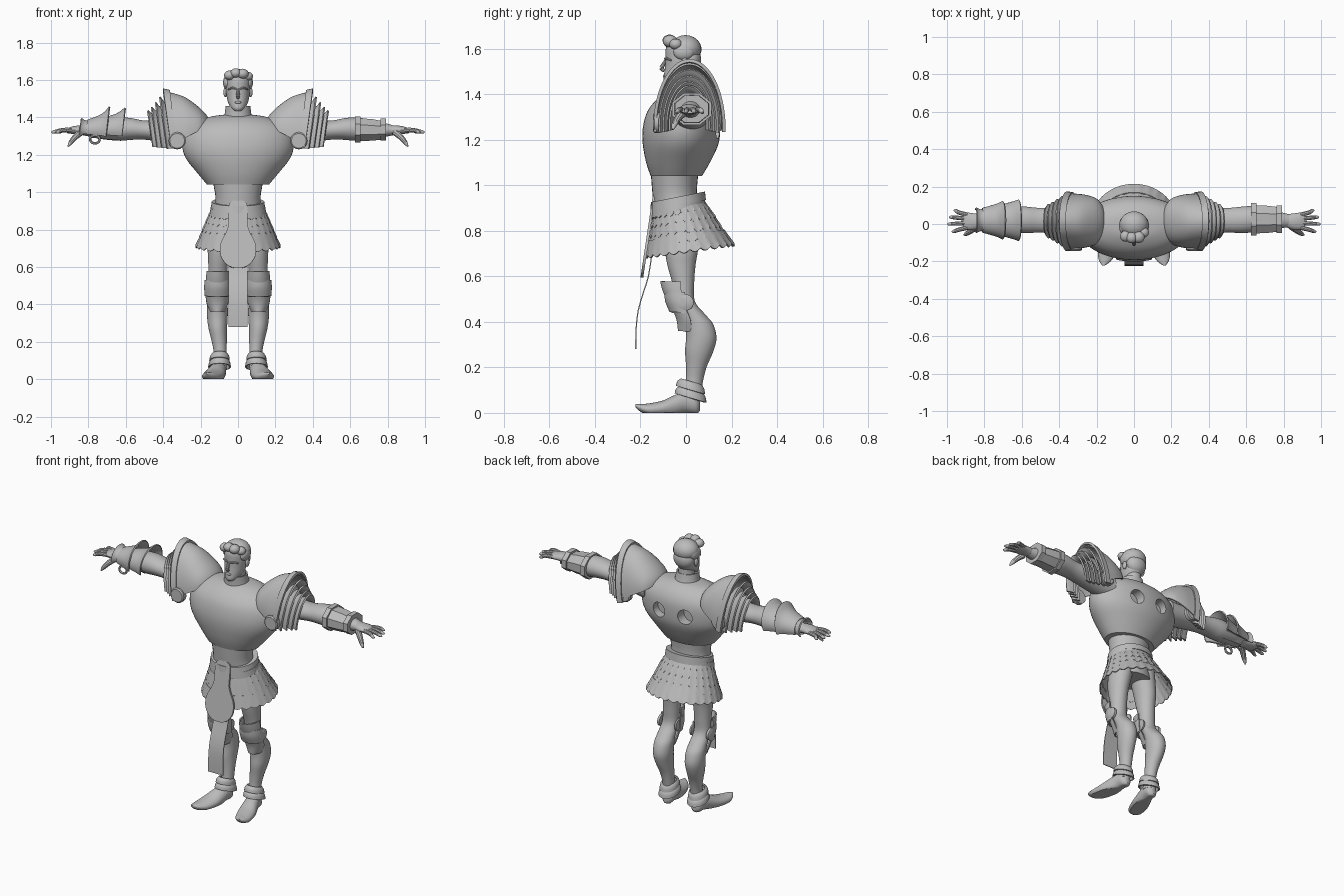
import bpy, bmesh, math
from mathutils import Vector

steel = bpy.data.materials.new("plain_grey")
steel.diffuse_color = (0.5, 0.5, 0.5, 1)


def make(name, rows, closed=True, cap=True, thick=0, mirror=False):
    """Skin rows of points into a surface, optionally thickened and mirrored in x."""
    bm = bmesh.new()
    vr = [[bm.verts.new(p) for p in r] for r in rows]
    n = len(rows[0])
    for a, b in zip(vr, vr[1:]):
        for i in range(n if closed else n - 1):
            j = (i + 1) % n
            bm.faces.new((a[i], a[j], b[j], b[i]))
    if closed and cap:
        bm.faces.new(vr[0])
        bm.faces.new(vr[-1])
    bmesh.ops.recalc_face_normals(bm, faces=bm.faces)
    me = bpy.data.meshes.new(name)
    bm.to_mesh(me)
    bm.free()
    ob = bpy.data.objects.new(name, me)
    bpy.context.collection.objects.link(ob)
    me.materials.append(steel)
    if thick:
        m = ob.modifiers.new("thickness", 'SOLIDIFY')
        m.thickness, m.offset = thick, 0
    if mirror:
        ob.modifiers.new("mirror", 'MIRROR').use_mirror_merge = False
    return ob


def refine(s, k):
    """Catmull-Rom subdivision of section tuples."""
    out = []
    for i in range(len(s) - 1):
        p = [s[max(i - 1, 0)], s[i], s[i + 1], s[min(i + 2, len(s) - 1)]]
        for j in range(k):
            t = j / k
            out.append(tuple(0.5 * (2 * b + (c - a) * t + (2 * a - 5 * b + 4 * c - d) * t * t
                                    + (3 * b - a - 3 * c + d) * t ** 3) for a, b, c, d in zip(*p)))
    return out + [s[-1]]


def tube(name, secs, axis='z', n=32, arc=None, sub=4, fn=None, **kw):
    """Loft ellipses (t, cu, cv, ru, rv) along an axis; arc gives an open shell."""
    rows = []
    for t, cu, cv, ru, rv in refine(secs, sub):
        row = []
        for i in range(n + 1 if arc else n):
            a = math.radians(arc[0] + (arc[1] - arc[0]) * i / n) if arc else 2 * math.pi * (i + (.5 if n == 8 else 0)) / n
            u, v = cu + ru * math.cos(a), cv + rv * math.sin(a)
            p = {'x': (t, u, v), 'y': (u, t, v), 'z': (u, v, t)}[axis]
            row.append(fn(p, a, t) if fn else p)
        rows.append(row)
    return make(name, rows, closed=not arc, **kw)


def limb(name, pts, n=10, mirror=True):
    """Round tapered sweep through (x, y, z, r)."""
    pts = refine(pts, 3)
    rows = []
    for i, p in enumerate(pts):
        d = (Vector(pts[min(i + 1, len(pts) - 1)][:3]) - Vector(pts[max(i - 1, 0)][:3])).normalized()
        e = d.cross(Vector((0, .3, 1))).normalized()
        f = d.cross(e)
        rows.append([Vector(p[:3]) + p[3] * (e * math.cos(2 * math.pi * k / n) + f * math.sin(2 * math.pi * k / n))
                     for k in range(n)])
    return make(name, rows, mirror=mirror)


def ball(name, c, r, mirror=False):
    s = [(c[2] + r[2] * math.sin(a), c[0], c[1], r[0] * math.cos(a), r[1] * math.cos(a))
         for a in [math.radians(-88 + 16 * i) for i in range(12)]]
    return tube(name, s, sub=1, n=24, mirror=mirror)


def disc(name, axis, t, cu, cv, r, h, mirror=True):
    return tube(name, [(t - h, cu, cv, r, r), (t + h * .6, cu, cv, r, r), (t + h, cu, cv, r * .85, r * .85)],
                axis, n=20, sub=1, mirror=mirror)


def tilt(k, y0=0):
    return lambda p, a, t: (p[0], p[1], p[2] + k * (p[1] - y0))


# Breastplate with two round recesses in the back
chest = tube("breastplate", [(z, 0, (f + b) / 2, w, (b - f) / 2) for z, w, f, b in [
    (1.04, .165, -.155, .07), (1.10, .215, -.175, .105), (1.18, .278, -.19, .142), (1.25, .298, -.19, .15),
    (1.32, .285, -.172, .145), (1.37, .235, -.135, .12), (1.403, .15, -.085, .08), (1.415, .07, -.05, .05)]], n=64)
cutters = []
for x in (-.09, .09):
    c = tube("recess_cutter", [(.085, x, 1.25, .045, .045), (.25, x, 1.25, .045, .045)], 'y', n=24, sub=1)
    c.hide_render = True
    m = chest.modifiers.new("recess", 'BOOLEAN')
    m.operation, m.object, m.solver = 'DIFFERENCE', c, 'EXACT'
    cutters.append(c)

# Waist, belt and collar
tube("waist", [(.78, 0, -.02, .12, .10), (.9, 0, -.04, .125, .1), (.97, 0, -.05, .12, .098), (1.06, 0, -.05, .135, .105)])
for z, w in ((.905, .146), (.937, .14)):
    tube("belt", [(z - .014, 0, -.035, w, .117), (z + .014, 0, -.035, w - .004, .114)], sub=1, n=48,
         fn=tilt(.2), thick=.014)
tube("collar", [(1.39, 0, -.01, .073, .07), (1.42, 0, -.015, .067, .064), (1.46, 0, -.02, .062, .06)], thick=.008, cap=False)
tube("neck", [(1.39, 0, -.005, .05, .05), (1.50, 0, -.01, .045, .048)])

# Head
tube("head", [(z, 0, (f + b) / 2, w, (b - f) / 2) for z, w, f, b in [
    (1.435, .018, -.092, -.055), (1.45, .036, -.1, -.02), (1.48, .053, -.097, .03), (1.52, .062, -.092, .055),
    (1.56, .066, -.09, .06), (1.61, .064, -.086, .058), (1.645, .035, -.05, .03)]])
limb("nose", [(0, -.088, 1.553, .005), (0, -.1, 1.53, .009), (0, -.108, 1.514, .01), (0, -.095, 1.503, .007)], mirror=False)
limb("brow", [(.008, -.091, 1.552, .004), (.03, -.088, 1.558, .006), (.052, -.066, 1.55, .004)])
ball("lips", (0, -.094, 1.48), (.018, .008, .007))
ball("ear", (.068, -.005, 1.535), (.01, .016, .026), True)

# Wavy short hair
ball("hair_crown", (0, -.002, 1.598), (.077, .07, .062))
ball("hair_back", (0, .02, 1.55), (.066, .047, .06))
ball("hair_side", (.058, -.01, 1.585), (.022, .045, .035), True)
for x, y, z, r in ((-.045, -.065, 1.625, .03), (-.012, -.073, 1.637, .03), (.025, -.07, 1.633, .032), (.052, -.045, 1.62, .028)):
    ball("hair_curl", (x, y, z), (r, r, r * .85))

# Scalloped skirt in five layers
for zt, zb, w, f, b in ((.935, .885, .155, -.15, .105), (.91, .845, .172, -.152, .13), (.87, .80, .19, -.158, .155),
                        (.825, .757, .207, -.165, .18), (.78, .715, .225, -.178, .212)):
    def wave(p, a, t, zt=zt, zb=zb):
        k = (zt - t) / (zt - zb)
        return (p[0], p[1], p[2] + .14 * p[1] - .013 * k * abs(math.sin(13 * a)))
    c, r = (f + b) / 2, (b - f) / 2
    tube("skirt_layer", [(zt, 0, c - .015, w - .032, r - .03), (zb, 0, c, w, r)], n=104, sub=3, fn=wave, cap=False, thick=.006)

# Front tabard plate and hanging cloth
for name, rows, th in (
    ("tabard_plate", [(-.14 - .15 * (.955 - z), z, w) for z, w in [
        (.955, .022), (.945, .042), (.92, .05), (.87, .052), (.82, .052), (.78, .066), (.74, .088), (.7, .097),
        (.66, .093), (.63, .076), (.605, .05), (.595, .02)]], .012),
    ("tabard_cloth", [(-.15, .70, .05), (-.165, .6, .05), (-.187, .53, .05), (-.21, .45, .05), (-.219, .37, .051), (-.221, .28, .052)], .005)):
    make(name, [[(w * u, y, z) for u in (-1, -.5, 0, .5, 1)] for y, z, w in refine(rows, 2)], closed=False, thick=th)

# Legs and feet
tube("leg", [(.86, .075, -.02, .072, .085), (.72, .1, -.02, .062, .073), (.65, .105, -.02, .055, .062),
             (.57, .108, -.012, .05, .048), (.49, .11, -.003, .049, .042), (.43, .11, .035, .052, .052),
             (.39, .11, .057, .055, .062), (.33, .11, .067, .055, .067), (.27, .108, .058, .049, .062),
             (.2, .1, .045, .04, .045), (.13, .095, .035, .034, .038), (.05, .1, .02, .04, .042)], mirror=True)
tube("foot", [(.062, .1, .03, .012, .02), (.045, .1, .035, .034, .04), (0, .105, .045, .042, .048),
              (-.05, .117, .03, .05, .048), (-.10, .13, .02, .055, .035), (-.16, .145, .015, .048, .027),
              (-.20, .155, .022, .03, .017), (-.222, .163, .032, .006, .006)], 'y',
     fn=lambda p, a, t: (p[0], p[1], max(p[2], 0)), mirror=True)
for z, g in ((.065, .006), (.1, 0)):
    tube("ankle_ring", [(z, .099, .02, .051 + g, .06 + g), (z + .022, .098, .021, .047 + g, .055 + g),
                        (z + .036, .097, .023, .037 + g, .042 + g)], fn=tilt(-.3, .02), thick=.008, cap=False, mirror=True)

# Knee armour
tube("knee_upper_plate", [(.578, .11, -.03, .054, .08), (.53, .11, -.026, .058, .07), (.44, .11, -.005, .06, .054)],
     arc=(175, 365), thick=.008, mirror=True)
tube("knee_band", [(.53, .11, -.018, .063, .073), (.49, .11, -.016, .066, .07), (.445, .11, -.008, .063, .06)],
     arc=(170, 370), thick=.01, mirror=True)
tube("knee_lower_plate", [(.46, .11, -.002, .06, .055), (.41, .11, .02, .055, .058), (.36, .11, .025, .035, .056)],
     arc=(180, 360), thick=.008, mirror=True)
disc("knee_disc_outer", 'x', .171, -.002, .485, .036, .009)
disc("knee_disc_inner", 'x', .053, -.002, .485, .036, .006)

# Arms and hands
tube("arm", [(.22, .02, 1.31, .08, .075), (.40, .02, 1.325, .072, .058), (.5, .02, 1.332, .066, .051),
             (.57, .022, 1.338, .07, .058), (.63, .025, 1.337, .07, .062), (.72, .025, 1.335, .058, .052),
             (.79, .02, 1.333, .042, .036), (.83, .018, 1.331, .034, .026)], 'x', mirror=True)
tube("palm", [(.81, .018, 1.331, .033, .026), (.85, .013, 1.333, .043, .024), (.89, .015, 1.331, .046, .019),
              (.915, .017, 1.328, .042, .012)], 'x', n=20, mirror=True)
for y0, y1, x1 in ((-.02, -.04, .975), (.005, .0, .998), (.029, .036, .99), (.05, .072, .965)):
    limb("finger", [(.89, y0, 1.332, .012), (.935, (y0 + y1) / 2, 1.332, .012), (x1 - .012, y1, 1.322, .009), (x1, y1, 1.32, .003)])
limb("thumb", [(.84, -.012, 1.32, .019), (.87, -.035, 1.295, .016), (.895, -.052, 1.265, .012), (.908, -.058, 1.245, .004)])

# Faceted bracer on one arm
tube("bracer", [(.63, .025, 1.335, .083, .068), (.72, .025, 1.333, .078, .062), (.79, .025, 1.33, .068, .05)], 'x', n=8, sub=1)
for x, ry, rz in ((.643, .094, .076), (.78, .08, .064)):
    tube("bracer_cuff", [(x - .018, .025, 1.335, ry, rz), (x + .012, .025, 1.335, ry, rz)], 'x', n=8, sub=1)

# Flared layered gauntlet on the other arm
for secs in ([(-.615, .02, 1.345, .108, .105), (-.66, .02, 1.338, .093, .078), (-.74, .02, 1.333, .072, .058)],
             [(-.70, .02, 1.345, .1, .112), (-.735, .02, 1.338, .084, .078), (-.81, .02, 1.333, .062, .05)],
             [(-.845, .02, 1.333, .066, .062), (-.82, .02, 1.333, .055, .047), (-.76, .02, 1.333, .05, .042)]):
    tube("gauntlet_plate", secs, 'x', n=24, arc=(-25, 205), thick=.008,
         fn=lambda p, a, t: (p[0] - .12 * (p[2] - 1.34) * -1, p[1], p[2]))
tube("gauntlet_forearm", [(-.64, .022, 1.335, .075, .062), (-.79, .02, 1.333, .055, .045)], 'x', n=8, sub=1)
limb("gauntlet_ring", [(-.765 + .026 * math.cos(a), -.045, 1.283 + .022 * math.sin(a), .007)
                       for a in [math.pi / 4 * i for i in range(9)]], n=6, mirror=False)

# Shoulder domes with rims, fanned plates and round studs
def lean(p, a, t):
    return (p[0] + .14 * (p[2] - 1.27), p[1], p[2])


tube("shoulder_dome", [(.14, .015, 1.375, .012, .008), (.155, .015, 1.36, .07, .055), (.19, .015, 1.335, .115, .12),
                       (.25, .015, 1.305, .136, .198), (.31, .015, 1.275, .143, .25), (.35, .015, 1.258, .145, .275)],
     'x', arc=(0, 180), fn=lean, thick=.008, mirror=True)
tube("shoulder_rim", [(.328, .015, 1.255, .149, .285), (.362, .015, 1.25, .152, .298)],
     'x', arc=(-3, 183), sub=1, fn=lean, thick=.014, mirror=True)
for x, ry, rz in ((.385, .132, .245), (.412, .115, .215), (.437, .1, .19), (.46, .088, .172)):
    tube("shoulder_plate", [(x - .045, .015, 1.262, ry * .86, rz * .82), (x - .015, .015, 1.264, ry * .93, rz * .9),
                            (x, .015, 1.265, ry, rz)], 'x', n=28, arc=(-8, 188), fn=lean, thick=.009, mirror=True)
disc("front_stud", 'y', -.128, .325, 1.275, .046, -.016)
disc("back_stud", 'y', .142, .325, 1.285, .046, .014)

# Bake modifiers, drop cutters, smooth shading with sharp edges kept
bpy.ops.object.select_all(action='SELECT')
bpy.context.view_layer.objects.active = chest
bpy.ops.object.convert(target='MESH')
for c in cutters:
    bpy.data.objects.remove(c, do_unlink=True)
bpy.ops.object.select_all(action='SELECT')
bpy.context.view_layer.objects.active = chest
bpy.ops.object.shade_smooth_by_angle(angle=math.radians(35))
